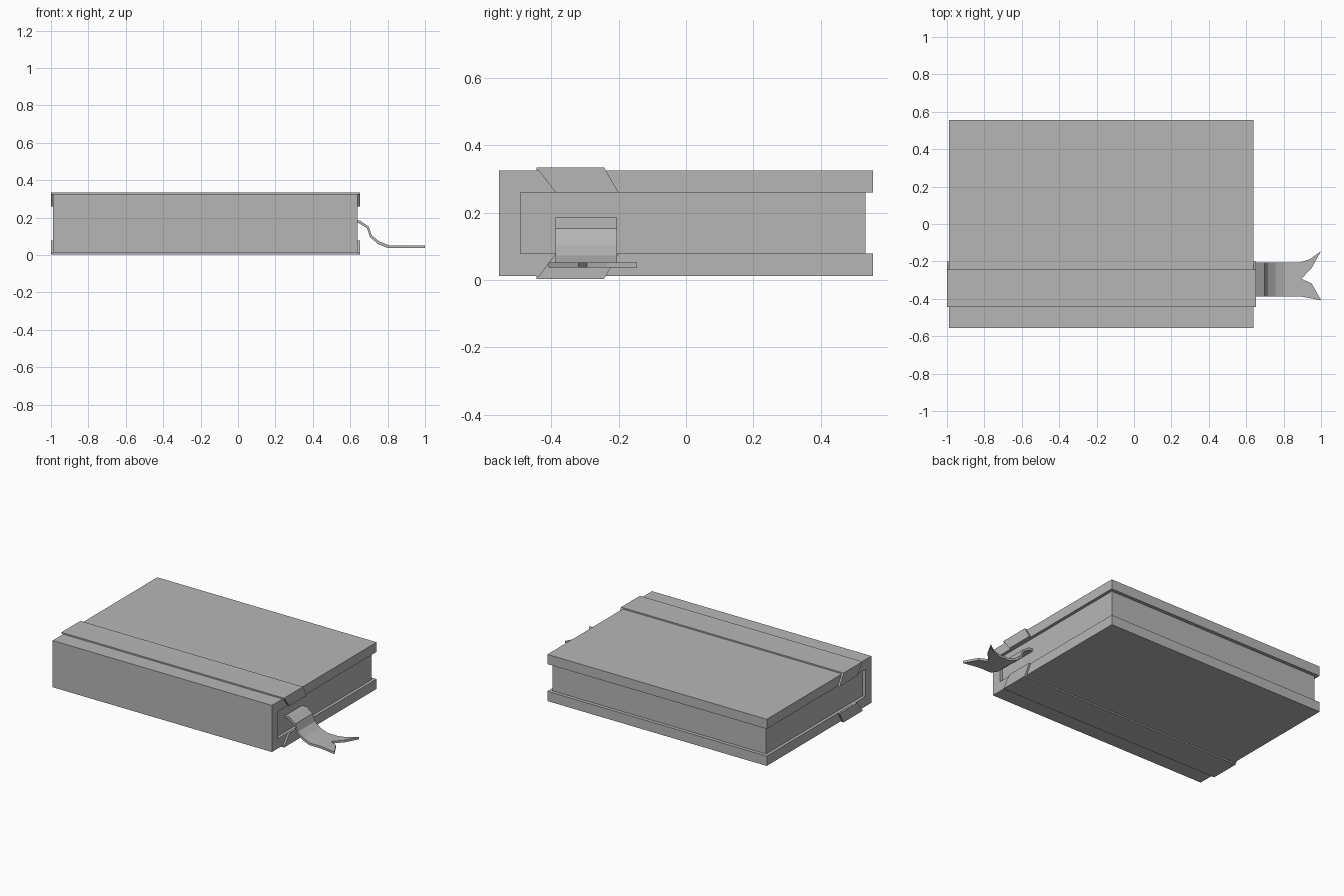
import bpy
import bmesh

cube = bpy.data.objects.get("Cube")
if cube:
    bpy.data.objects.remove(cube, do_unlink=True)

# One plain grey for everything
grey = bpy.data.materials.new("plain grey")
grey.use_nodes = True
colour = (0.47, 0.47, 0.47, 1)
grey.diffuse_color = colour
grey.node_tree.nodes["Principled BSDF"].inputs["Base Color"].default_value = colour


def prism(name, outline, place, start, end):
    """Extrude an outline; place(a, b, depth) gives each 3D position."""
    bm = bmesh.new()
    near = [bm.verts.new(place(a, b, start)) for a, b in outline]
    far = [bm.verts.new(place(a, b, end)) for a, b in outline]
    bm.faces.new(near)
    bm.faces.new(far[::-1])
    for i in range(len(near)):
        j = (i + 1) % len(near)
        bm.faces.new((near[j], near[i], far[i], far[j]))
    bmesh.ops.recalc_face_normals(bm, faces=bm.faces)
    mesh = bpy.data.meshes.new(name)
    bm.to_mesh(mesh)
    bm.free()
    mesh.materials.append(grey)
    obj = bpy.data.objects.new(name, mesh)
    bpy.context.collection.objects.link(obj)
    return obj


def along_x(a, b, d):
    return (d, a, b)


def along_y(a, b, d):
    return (a, d, b)


def along_z(a, b, d):
    return (a, b, d)


LEFT, RIGHT = -0.988, 0.64
BACK = 0.555
LOW, HIGH = 0.012, 0.325
PAGE_LOW, PAGE_HIGH = 0.078, 0.26
LIP = 0.012
MID = (LOW + HIGH) / 2

# Cover: two boards joined by the spine at the front
prism("cover", [(-BACK, LOW), (BACK, LOW), (BACK, PAGE_LOW), (-0.49, PAGE_LOW),
                (-0.49, PAGE_HIGH), (BACK, PAGE_HIGH), (BACK, HIGH), (-BACK, HIGH)],
      along_x, LEFT, RIGHT)

# Page block, set in from the cover edges
prism("pages", [(-0.49, PAGE_LOW), (0.532, PAGE_LOW), (0.532, PAGE_HIGH),
                (-0.49, PAGE_HIGH)], along_x, LEFT + 0.02, RIGHT - 0.02)

# Straps across each board, with slanted flaps folded over the ends
for label, flip in (("upper", 1), ("lower", -1)):
    def level(z):
        return MID + flip * (z - MID)

    top = level(0.334)
    prism(label + "_strap", [(-0.443, level(HIGH)), (-0.243, level(HIGH)),
                             (-0.243, top), (-0.443, top)],
          along_x, LEFT - LIP, RIGHT + LIP)
    flap = [(-0.443, top), (-0.243, top),
            (-0.2, level(PAGE_HIGH)), (-0.387, level(PAGE_HIGH))]
    prism(label + "_left_flap", flap, along_x, RIGHT, RIGHT + LIP)
    prism(label + "_right_flap", flap, along_x, LEFT - LIP, LEFT)

# Ribbon bookmark: a bent strip that ends in a forked tail
path = [(0.6, 0.186), (0.65, 0.186), (0.698, 0.153), (0.716, 0.104),
        (0.757, 0.072), (0.808, 0.052), (0.89, 0.052)]
under = [(0.89, 0.037), (0.802, 0.037), (0.75, 0.058), (0.706, 0.095),
         (0.69, 0.143), (0.645, 0.171), (0.6, 0.171)]
prism("ribbon", path + under, along_y, -0.387, -0.205)
prism("ribbon_tail", [(0.89, -0.387), (1, -0.407), (0.95, -0.318), (0.895, -0.293),
                      (0.95, -0.235), (1, -0.145), (0.94, -0.188), (0.89, -0.205)],
      along_z, 0.037, 0.052)
